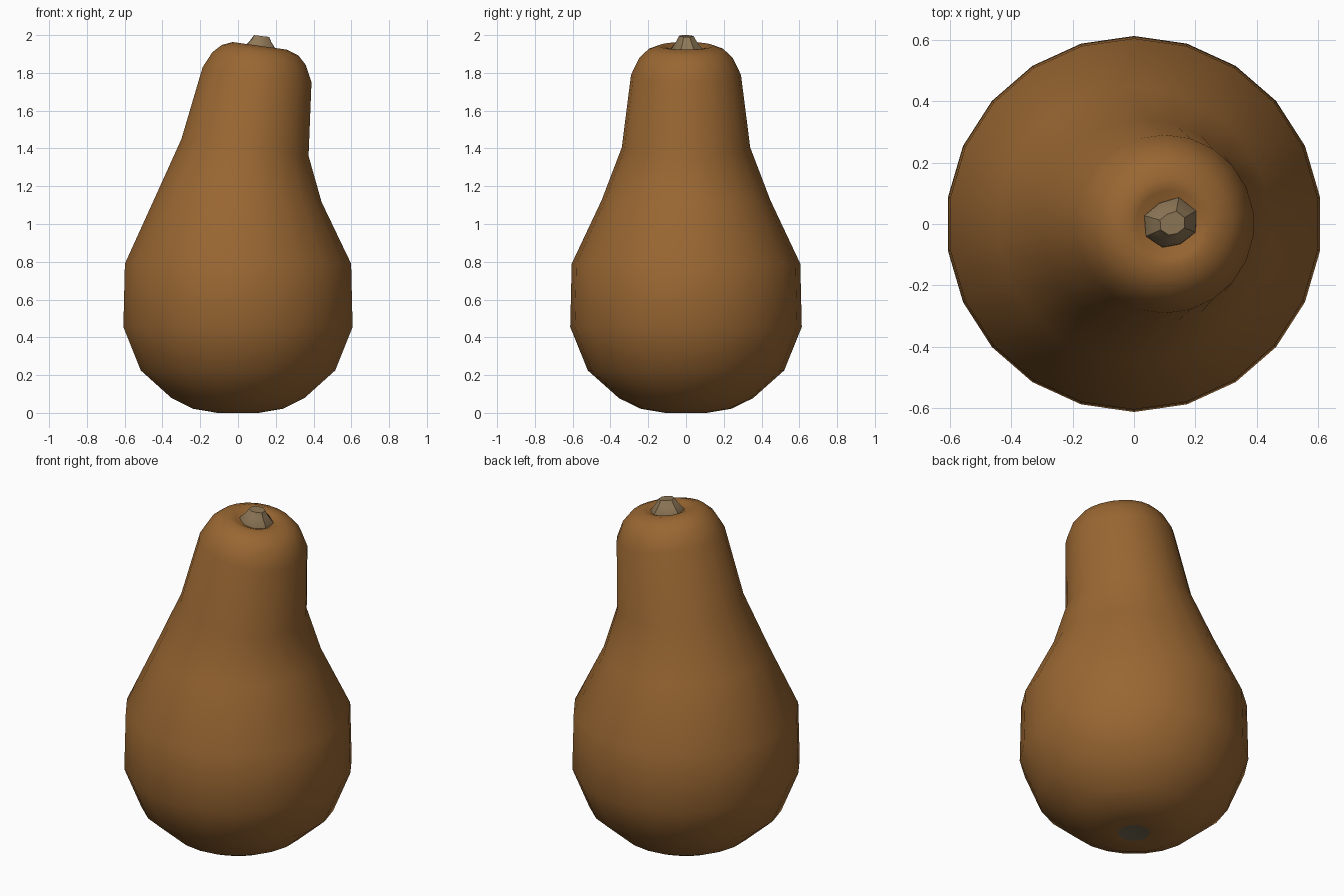
import bpy, bmesh, math

if "Cube" in bpy.data.objects:
    bpy.data.objects.remove(bpy.data.objects["Cube"])

def material(name, rgb):
    m = bpy.data.materials.new(name)
    m.diffuse_color = (*rgb, 1)
    m.use_nodes = True
    m.node_tree.nodes["Principled BSDF"].inputs["Base Color"].default_value = m.diffuse_color
    return m

skin = material("squash skin", (0.32, 0.135, 0.032))
wood = material("dry stem", (0.27, 0.185, 0.095))
scar = material("blossom scar", (0.17, 0.14, 0.085))

def loft(name, rings, sides, mats, start=90, wobble=lambda i: 1, angle=60):
    """Stack of tilted rings: (centre x, centre z, radius, slope along x)."""
    bm = bmesh.new()
    loops = []
    for cx, cz, r, slope in rings:
        loop = []
        for i in range(sides):
            a = math.radians(start) + i * math.tau / sides
            x = r * wobble(i) * math.cos(a)
            y = r * wobble(i) * math.sin(a)
            loop.append(bm.verts.new((cx + x, y, cz + slope * x)))
        loops.append(loop)
    for lo, hi in zip(loops, loops[1:]):
        for i in range(sides):
            j = (i + 1) % sides
            bm.faces.new((lo[i], lo[j], hi[j], hi[i]))
    bottom = bm.faces.new(loops[0][::-1])
    bm.faces.new(loops[-1])
    if len(mats) > 1:
        bottom.material_index = 1
    me = bpy.data.meshes.new(name)
    bm.to_mesh(me)
    bm.free()
    ob = bpy.data.objects.new(name, me)
    bpy.context.collection.objects.link(ob)
    for m in mats:
        me.materials.append(m)
    bpy.ops.object.select_all(action='DESELECT')
    ob.select_set(True)
    bpy.context.view_layer.objects.active = ob
    bpy.ops.object.shade_smooth_by_angle(angle=math.radians(angle))
    return ob

# Squash body: round base, leaning neck, dimpled crown
loft("squash_body", [
    (0, 0.004, 0.085, 0), (0, 0.0, 0.11, 0), (0, 0.022, 0.24, 0),
    (0, 0.078, 0.355, 0), (0, 0.225, 0.52, 0), (0, 0.455, 0.613, 0),
    (0, 0.79, 0.605, 0), (0.0, 1.125, 0.447, -0.02),
    (0.037, 1.405, 0.34, -0.133), (0.101, 1.79, 0.291, -0.14),
    (0.112, 1.875, 0.25, -0.14), (0.118, 1.92, 0.205, -0.14),
    (0.116, 1.943, 0.145, -0.14), (0.116, 1.938, 0.11, -0.14),
    (0.116, 1.918, 0.07, -0.14),
], 22, [skin, scar])

# Stub of the stem, slightly irregular
loft("stem", [
    (0.118, 1.90, 0.092, -0.12), (0.118, 1.932, 0.088, -0.12),
    (0.122, 1.968, 0.058, -0.12), (0.125, 1.995, 0.042, -0.12),
], 8, [wood], start=72, wobble=lambda i: (1.03, 0.86, 1.0, 1.0, 0.9, 0.82, 0.98, 1.07)[i], angle=40)
